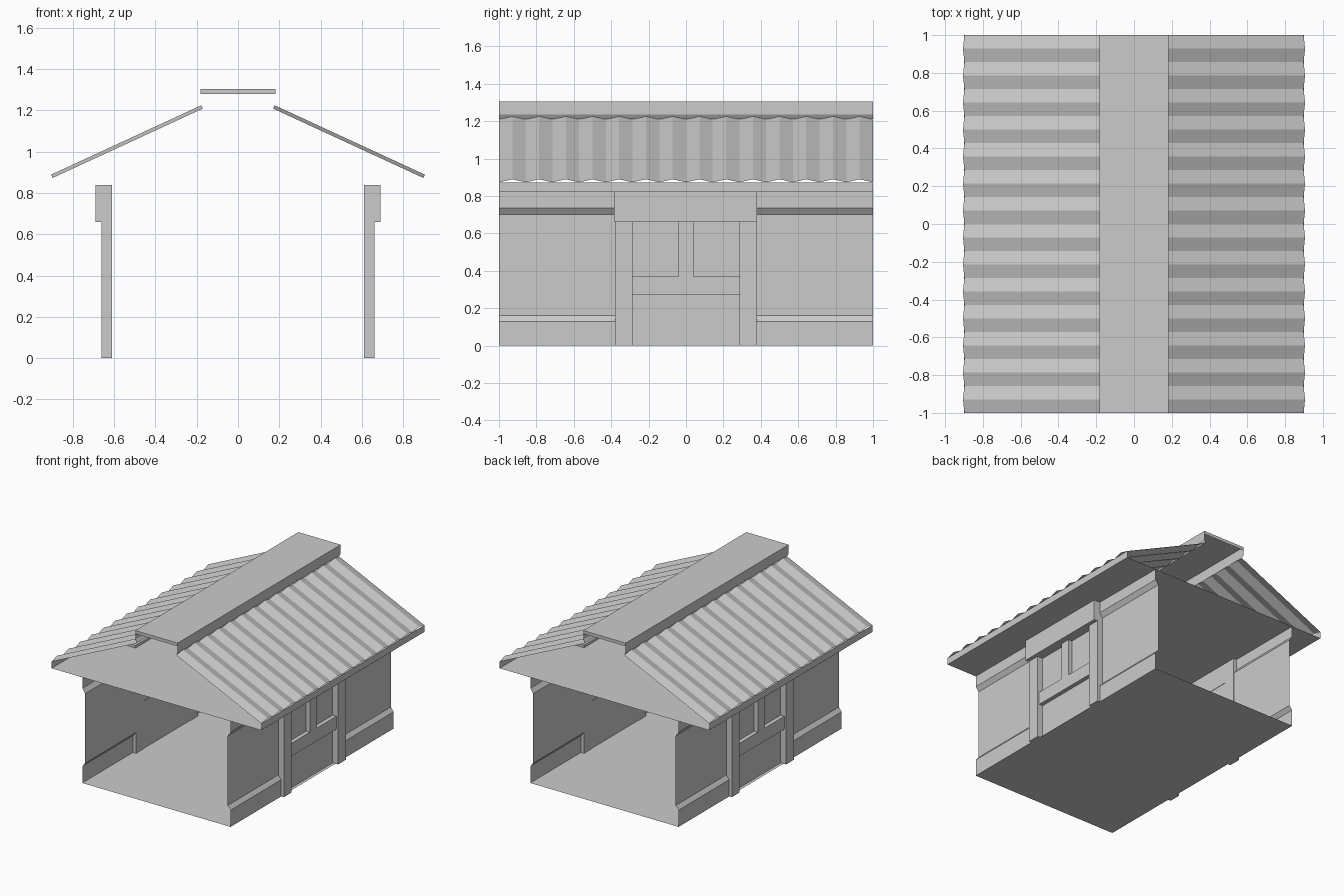
import bpy

if "Cube" in bpy.data.objects:
    bpy.data.objects.remove(bpy.data.objects["Cube"])


def finish(name, verts, faces, mirror_y=False):
    mesh = bpy.data.meshes.new(name)
    mesh.from_pydata(verts, [], faces)
    ob = bpy.data.objects.new(name, mesh)
    bpy.context.collection.objects.link(ob)
    mod = ob.modifiers.new("mirror", 'MIRROR')
    mod.use_axis = (True, mirror_y, False)
    return ob


def sheet(name, profile, y0=-1.0, y1=1.0, mirror_y=False):
    """Open (x, z) profile on the right side swept along y, mirrored to the left."""
    verts = [(x, y, z) for x, z in profile for y in (y0, y1)]
    faces = [(2 * i, 2 * i + 1, 2 * i + 3, 2 * i + 2) for i in range(len(profile) - 1)]
    return finish(name, verts, faces, mirror_y)


def box(name, xs, ys, zs, mirror_y=False):
    verts = [(x, y, z) for x in xs for y in ys for z in zs]
    faces = [(0, 1, 3, 2), (4, 6, 7, 5), (0, 4, 5, 1),
             (2, 3, 7, 6), (0, 2, 6, 4), (1, 5, 7, 3)]
    return finish(name, verts, faces, mirror_y)


# Floor, and the flat soffit with its eave fascia
sheet("floor", [(0, 0), (0.637, 0)])
sheet("soffit", [(0, 0.82), (0.90, 0.82), (0.90, 0.873)])

# Side walls with stepped profile, flat panel between the window posts
sheet("side_wall", [(0.637, 0), (0.637, 0.13), (0.612, 0.16), (0.612, 0.70),
                    (0.637, 0.735), (0.637, 0.82)], 0.38, 1.0, True)
sheet("window_panel", [(0.613, 0), (0.613, 0.82)], -0.38, 0.38)

# Window frame
box("window_post", (0.61, 0.66), (0.285, 0.38), (0, 0.66), True)
box("window_lintel", (0.61, 0.69), (-0.385, 0.38), (0.66, 0.84))
box("window_sill", (0.61, 0.645), (-0.29, 0.29), (0.27, 0.37))
box("window_mullion", (0.61, 0.645), (-0.04, 0.04), (0.37, 0.66))

# Corrugated roof sheets: 14 folds, valleys at both ends
folds = 28
verts, faces = [], []
for i in range(folds + 1):
    y = -1 + 2 * i / folds
    dx, dz = (0.0075, 0.016) if i % 2 else (0, 0)
    verts += [(0.898 + dx, y, 0.873 + dz), (0.17 + dx, y, 1.209 + dz)]
for i in range(folds):
    faces.append((2 * i, 2 * i + 2, 2 * i + 3, 2 * i + 1))
finish("roof_sheet", verts, faces)

# Ridge cap with turned-in lower lip and short end lips
sheet("ridge_cap", [(0.168, 1.212), (0.182, 1.235), (0.182, 1.305), (0, 1.305)])
finish("ridge_end_lip",
       [(0, -1, 1.28), (0.182, -1, 1.28), (0.182, -1, 1.305), (0, -1, 1.305)],
       [(0, 1, 2, 3)], True)
